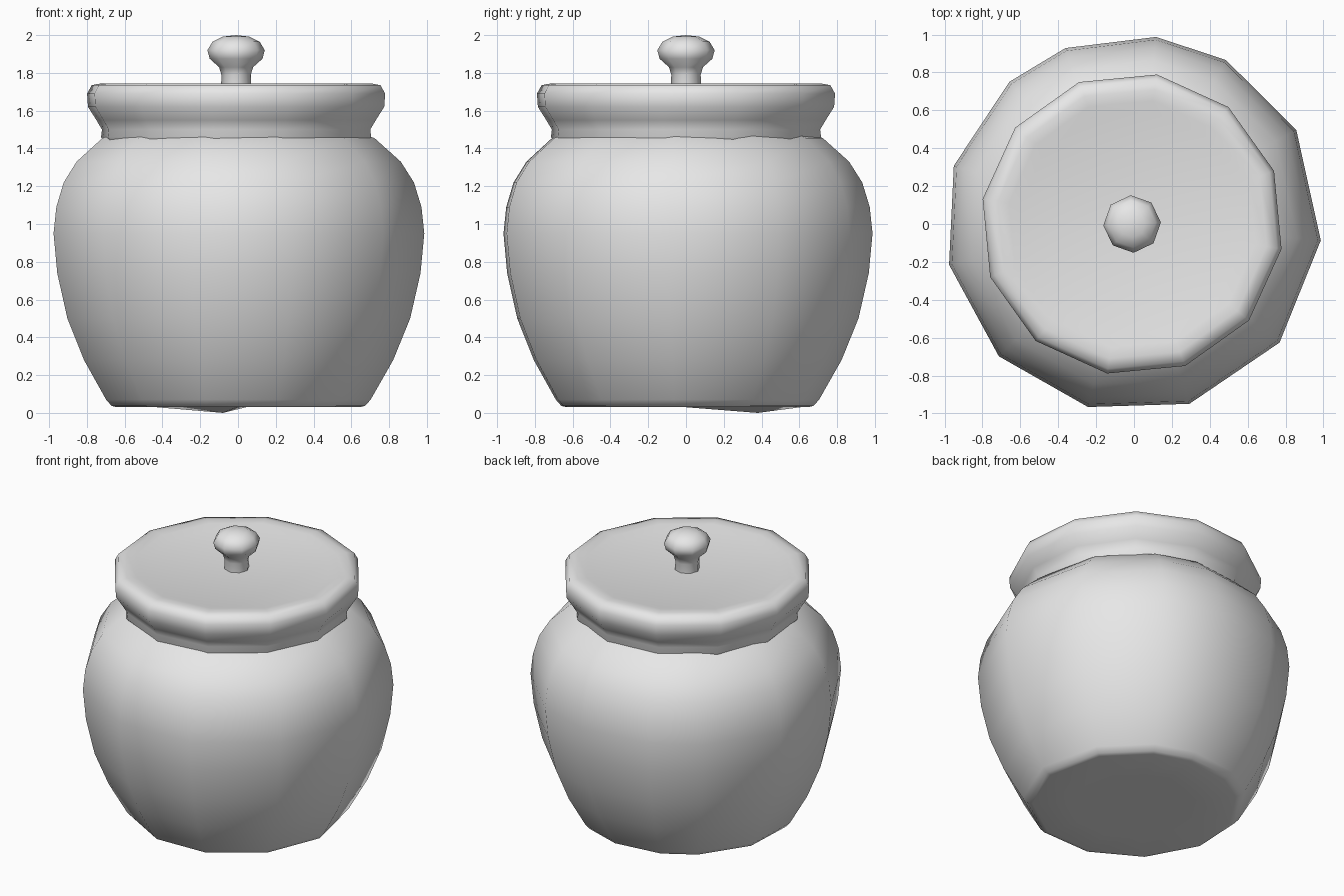
import bpy, bmesh
from math import radians, cos, sin

cube = bpy.data.objects.get("Cube")
if cube:
    bpy.data.objects.remove(cube, do_unlink=True)

clay = bpy.data.materials.new("plain grey clay")
clay.use_nodes = True
clay.diffuse_color = (0.8, 0.8, 0.8, 1)
clay.node_tree.nodes["Principled BSDF"].inputs["Base Color"].default_value = (0.8, 0.8, 0.8, 1)


def turned_part(name, profile, angles, centre_x, tweak=None):
    """Sweep a (radius, height) profile around z through the given angles."""
    bm = bmesh.new()
    rings = []
    for r, z in profile:
        if r == 0:
            rings.append([bm.verts.new((centre_x, 0, z))])
        else:
            rings.append([bm.verts.new((centre_x + r * cos(radians(a)), r * sin(radians(a)), z))
                          for a in angles])
    n = len(angles)
    for low, high in zip(rings, rings[1:]):
        for i in range(n):
            j = (i + 1) % n
            if len(low) == 1:
                bm.faces.new((low[0], high[j], high[i]))
            elif len(high) == 1:
                bm.faces.new((low[i], low[j], high[0]))
            else:
                bm.faces.new((low[i], low[j], high[j], high[i]))
    if tweak:
        tweak(rings)
    bmesh.ops.recalc_face_normals(bm, faces=bm.faces)
    mesh = bpy.data.meshes.new(name)
    bm.to_mesh(mesh)
    bm.free()
    mesh.materials.append(clay)
    obj = bpy.data.objects.new(name, mesh)
    bpy.context.collection.objects.link(obj)
    bpy.ops.object.select_all(action='DESELECT')
    obj.select_set(True)
    bpy.context.view_layer.objects.active = obj
    bpy.ops.object.shade_smooth_by_angle(angle=radians(65))
    return obj


def foot_bump(rings):
    # one low point under the base
    vert = min(rings[1], key=lambda v: (v.co.x + 0.08) ** 2 + (v.co.y - 0.38) ** 2)
    vert.co = (-0.08, 0.38, 0)


# Jar body, slightly uneven around its girth
body_angles = [-167.5, -135.4, -103.8, -72.6, -39, -5, 30, 60.5, 83, 111, 131, 162]
body_profile = [(0, 0.03), (0.39, 0.03), (0.65, 0.03), (0.68, 0.037), (0.71, 0.07),
                (0.83, 0.28), (0.92, 0.5), (0.975, 0.74), (0.995, 0.95),
                (0.98, 1.09), (0.94, 1.22), (0.87, 1.33), (0.73, 1.455),
                (0.66, 1.48), (0, 1.48)]
turned_part("jar_body", body_profile, body_angles, -0.005, foot_bump)

# Lid with its neck, rolled rim and shallow dished top
lid_angles = [-9.5 + 30 * i for i in range(12)]
lid_profile = [(0, 1.4), (0.68, 1.4), (0.725, 1.46), (0.72, 1.5), (0.75, 1.55),
               (0.795, 1.62), (0.8, 1.69), (0.775, 1.735), (0.72, 1.745),
               (0.66, 1.742), (0.6, 1.728), (0, 1.728)]
turned_part("lid", lid_profile, lid_angles, -0.01)

# Knob
knob_angles = [3 + 45 * i for i in range(8)]
knob_profile = [(0, 1.7), (0.08, 1.7), (0.078, 1.79), (0.09, 1.83), (0.14, 1.875),
                (0.152, 1.92), (0.125, 1.965), (0.07, 1.992), (0, 2)]
turned_part("lid_knob", knob_profile, knob_angles, -0.01)
